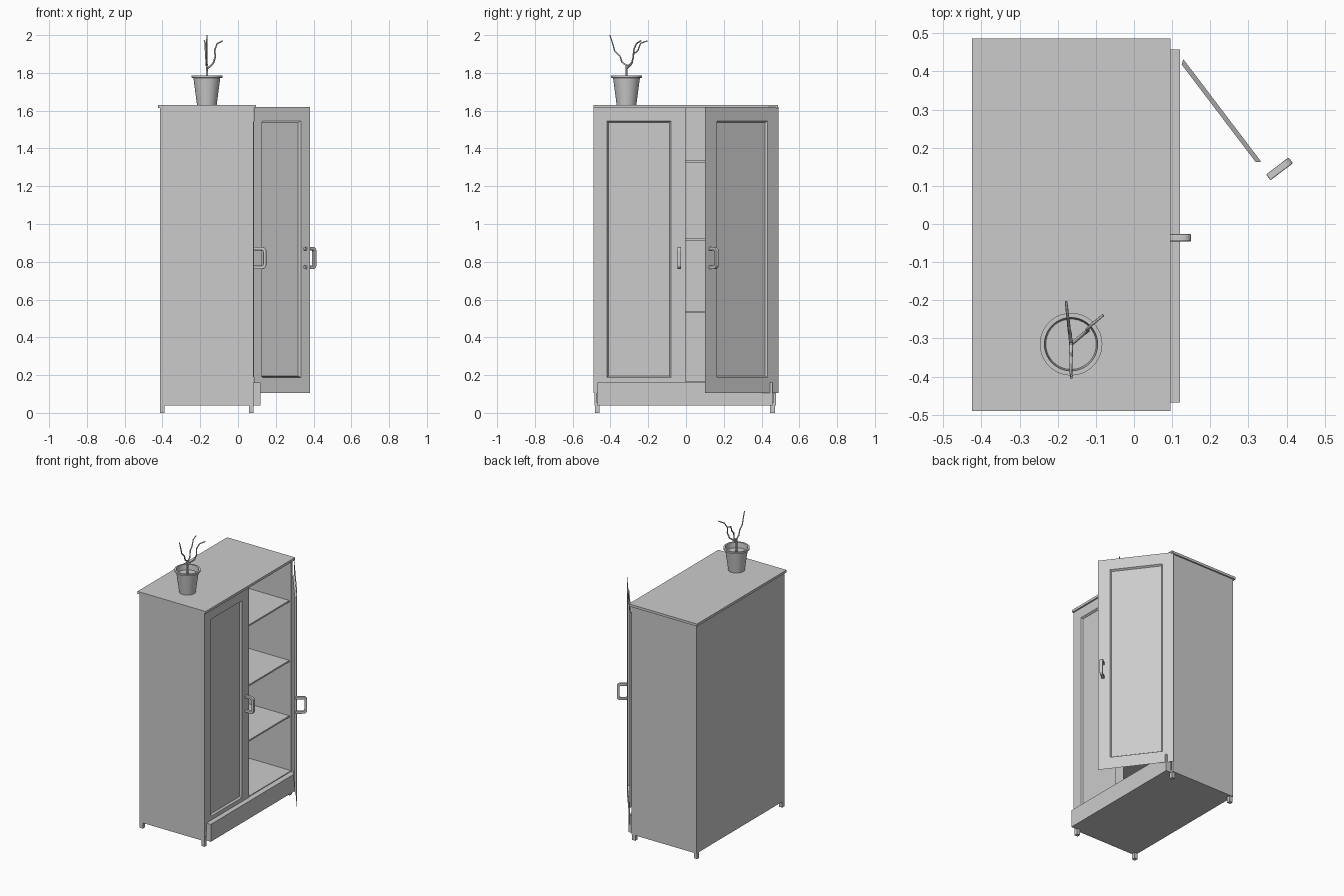
import bpy, bmesh, math
from mathutils import Matrix, Vector

if "Cube" in bpy.data.objects:
    bpy.data.objects.remove(bpy.data.objects["Cube"])


def mesh_object(name, verts, faces, matrix=None):
    me = bpy.data.meshes.new(name)
    me.from_pydata(verts, [], faces)
    ob = bpy.data.objects.new(name, me)
    bpy.context.collection.objects.link(ob)
    if matrix:
        ob.matrix_world = matrix
    bm = bmesh.new()
    bm.from_mesh(me)
    bmesh.ops.recalc_face_normals(bm, faces=bm.faces)
    bm.to_mesh(me)
    bm.free()
    return ob


def box(name, x0, x1, y0, y1, z0, z1):
    v = [(x, y, z) for x in (x0, x1) for y in (y0, y1) for z in (z0, z1)]
    f = [(0, 1, 3, 2), (4, 6, 7, 5), (0, 4, 5, 1), (2, 3, 7, 6), (0, 2, 6, 4), (1, 5, 7, 3)]
    return mesh_object(name, v, f)


# Cabinet carcass, open towards +x
X0, X1, Y0, Y1, Z0, Z1, T = -0.413, 0.082, -0.484, 0.476, 0.04, 1.615, 0.014
box("back_panel", X0, X0 + T, Y0, Y1, Z0, Z1)
box("side_panel_near", X0 + T, X1, Y0, Y0 + T, Z0, Z1)
box("side_panel_far", X0 + T, X1, Y1 - T, Y1, Z0, Z1)
box("bottom_panel", X0 + T, X1, Y0 + T, Y1 - T, Z0, Z0 + T)
box("top_board", -0.424, 0.096, -0.490, 0.486, 1.613, 1.63)
box("plinth", X1, 0.12, -0.468, 0.457, Z0, 0.16)

# Shelves
for i, z in enumerate((0.165, 0.54, 0.922, 1.335)):
    box(f"shelf_{i + 1}", X0 + T, X1 if i == 0 else 0.068, Y0 + T, Y1 - T, z - 0.011, z)

# Feet
for x in (X0, X1 - 0.024):
    for y in (-0.482, 0.446):
        box("foot", x, x + 0.024, y, y + 0.024, 0, Z0)


# Thin door sheet with a recessed centre panel, local origin at the hinge, +x outward
def door(name, side, matrix):
    def ring(x, u0, u1, z0, z1):
        return [(x, side * u0, z0), (x, side * u1, z0), (x, side * u1, z1), (x, side * u0, z1)]
    v = (ring(0, 0, 0.487, 0.105, 1.62) + ring(0, 0.072, 0.409, 0.187, 1.545)
         + ring(-0.012, 0.080, 0.401, 0.195, 1.537))
    f = [(a + i, a + (i + 1) % 4, a + 4 + (i + 1) % 4, a + 4 + i) for a in (0, 4) for i in range(4)]
    mesh_object(name, v, f + [(8, 9, 10, 11)], matrix)


# Square-section D handle swept along a rounded bracket path
def handle(name, side, matrix):
    def path(reach, half, r):
        pts = [(-0.010, -half)]
        for cx, cz, a0 in ((reach - r, -half + r, -90), (reach - r, half - r, 0)):
            for k in range(6):
                a = math.radians(a0 + 18 * k)
                pts.append((cx + r * math.cos(a), cz + r * math.sin(a)))
        return pts + [(-0.010, half)]
    outer, inner = path(0.064, 0.058, 0.022), path(0.047, 0.041, 0.008)
    n, v = len(outer), []
    for (ax, az), (bx, bz) in zip(outer, inner):
        for px, pz, w in ((ax, az, -1), (ax, az, 1), (bx, bz, 1), (bx, bz, -1)):
            v.append((px, side * 0.453 + w * 0.0095, 0.82 + pz))
    f = [(4 * i + k, 4 * i + (k + 1) % 4, 4 * i + 4 + (k + 1) % 4, 4 * i + 4 + k)
         for i in range(n - 1) for k in range(4)]
    f += [(0, 1, 2, 3), tuple(4 * n - 4 + k for k in range(4))]
    ob = mesh_object(name, v, f, matrix)
    b = ob.modifiers.new("soft_edges", 'BEVEL')
    b.width, b.segments, b.limit_method = 0.003, 2, 'ANGLE'
    b.angle_limit = math.radians(50)


closed = Matrix.Translation((0.086, -0.489, 0))
opened = Matrix.Translation((0.086, 0.489, 0)) @ Matrix.Rotation(math.radians(37.2), 4, 'Z')
for label, side, m in (("closed", 1, closed), ("open", -1, opened)):
    door(f"{label}_door", side, m)
    handle(f"{label}_door_handle", side, m)

# Lathed flower pot, including rim, inner wall and soil
PX, PY, N = -0.165, -0.315, 40
profile = [(0.052, 1.63), (0.071, 1.772), (0.082, 1.775), (0.082, 1.786),
           (0.070, 1.786), (0.066, 1.75)]
v = [(PX + r * math.cos(2 * math.pi * i / N), PY + r * math.sin(2 * math.pi * i / N), z)
     for r, z in profile for i in range(N)]
f = [(a * N + i, a * N + (i + 1) % N, (a + 1) * N + (i + 1) % N, (a + 1) * N + i)
     for a in range(len(profile) - 1) for i in range(N)]
last = (len(profile) - 1) * N
f += [tuple(range(N)), tuple(range(last, last + N))]
pot = mesh_object("flower_pot", v, f)
bpy.context.view_layer.objects.active = pot
pot.select_set(True)
bpy.ops.object.shade_smooth_by_angle(angle=math.radians(30))


# Plant stem and twigs as tapered tubes
def twig(name, pts, r0, r1):
    cu = bpy.data.curves.new(name, 'CURVE')
    cu.dimensions, cu.bevel_depth, cu.bevel_resolution = '3D', 1.0, 1
    cu.use_fill_caps = True
    sp = cu.splines.new('POLY')
    sp.points.add(len(pts) - 1)
    for i, p in enumerate(pts):
        sp.points[i].co = (PX + p[0], PY + p[1], p[2], 1)
        sp.points[i].radius = r0 + (r1 - r0) * i / (len(pts) - 1)
    bpy.context.collection.objects.link(bpy.data.objects.new(name, cu))


twig("plant_stem", [(0, 0, 1.745), (0.001, 0, 1.80), (0, 0, 1.845)], 0.006, 0.005)
twig("twig_left", [(0, 0, 1.84), (0, -0.024, 1.857), (0, -0.035, 1.89), (0, -0.062, 1.915),
                   (0, -0.073, 1.955), (0.001, -0.088, 2.0)], 0.005, 0.0035)
twig("twig_right", [(0, 0, 1.82), (0.034, 0.028, 1.85), (0.045, 0.036, 1.885), (0.041, 0.038, 1.92),
                    (0.055, 0.052, 1.955), (0.084, 0.076, 1.97)], 0.005, 0.0035)
twig("twig_back", [(0, 0, 1.83), (-0.003, 0.03, 1.855), (-0.005, 0.038, 1.90), (-0.007, 0.06, 1.918),
                   (-0.009, 0.075, 1.957), (-0.013, 0.112, 1.97)], 0.005, 0.0035)
